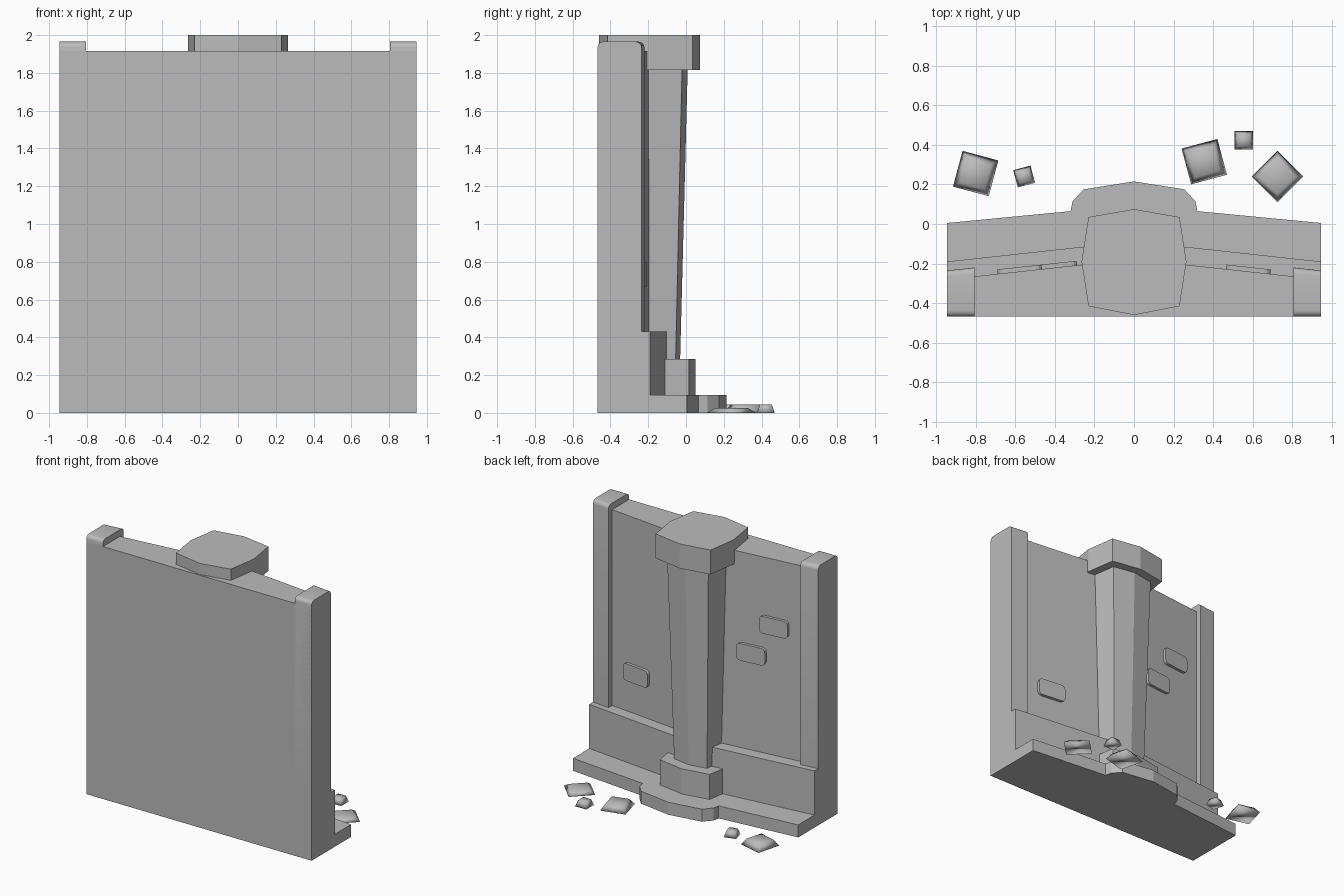
import bpy, bmesh, math
from mathutils import Matrix, Vector

cube = bpy.data.objects.get("Cube")
if cube:
    bpy.data.objects.remove(cube, do_unlink=True)

stone = bpy.data.materials.new("grey_stone")
stone.use_nodes = True
GREY = (0.5, 0.5, 0.5, 1)
stone.diffuse_color = GREY
stone.node_tree.nodes["Principled BSDF"].inputs["Base Color"].default_value = GREY

FRONT, SIDE, AXIS_Y = -0.468, 0.945, -0.19
SLOPE = 0.109  # how far the back faces fall away towards the ends


def finish(name, bm, smooth=False):
    bmesh.ops.recalc_face_normals(bm, faces=bm.faces)
    mesh = bpy.data.meshes.new(name)
    bm.to_mesh(mesh)
    bm.free()
    mesh.materials.append(stone)
    for p in mesh.polygons:
        p.use_smooth = smooth
    obj = bpy.data.objects.new(name, mesh)
    bpy.context.collection.objects.link(obj)
    return obj


def loft(name, bottom, top, z0, z1, smooth=False):
    """Solid between two matching outlines at two heights."""
    bm = bmesh.new()
    low = [bm.verts.new((x, y, z0)) for x, y in bottom]
    high = [bm.verts.new((x, y, z1)) for x, y in top]
    bm.faces.new(low)
    bm.faces.new(high)
    for i in range(len(low)):
        j = (i + 1) % len(low)
        bm.faces.new((low[i], low[j], high[j], high[i]))
    return finish(name, bm, smooth)


def mirrored(half):
    """Complete a right-hand outline that starts or ends on the centre line."""
    return half + [(-x, y) for x, y in reversed(half) if x > 0]


def slab(name, back, z0, z1):
    """Wall layer with a straight front and a shallow ridged back."""
    outline = mirrored([(SIDE, FRONT), (SIDE, back), (0, back + SLOPE * SIDE)])
    return loft(name, outline, outline, z0, z1)


def octagon(scale):
    half = [(0, .265), (.23, .225), (.265, 0), (.23, -.225), (0, -.27)]
    return [(x * scale, AXIS_Y + y * scale) for x, y in mirrored(half)]


# Stepped wall
plinth = mirrored([(SIDE, FRONT), (SIDE, .005), (.32, .065), (.31, .115), (.255, .175), (0, .215)])
loft("plinth", plinth, plinth, 0, .095)
slab("dado", -.19, .095, .43)
slab("wall_panel", -.28, .43, 1.915)

# Column
loft("column_foot", octagon(.91), octagon(.91), .095, .285)
loft("column_shaft", octagon(.6), octagon(.75), .285, 1.815)
loft("column_cap", octagon(1), octagon(1), 1.815, 2)

# End pilasters with rounded tops
for side, label in ((1, "left"), (-1, "right")):
    outline = [(side * .805, FRONT), (side * SIDE, FRONT), (side * SIDE, -.235), (side * .805, -.22)]
    post = loft(label + "_pilaster", outline, outline, .43, 1.965)
    bm = bmesh.new()
    bm.from_mesh(post.data)
    crest = [e for e in bm.edges if all(v.co.z > 1.9 for v in e.verts)
             and abs(e.verts[0].co.x - e.verts[1].co.x) > .1]
    bmesh.ops.bevel(bm, geom=crest, offset=.03, segments=4, profile=.5, affect='EDGES')
    bm.to_mesh(post.data)
    bm.free()
    bpy.context.view_layer.objects.active = post
    post.select_set(True)
    bpy.ops.object.shade_smooth_by_angle(angle=math.radians(35))
    post.select_set(False)

# Raised stones with rounded corners, lying on the sloping wall
for i, (x, z) in enumerate(((.577, .735), (-.4, 1.165), (-.577, 1.41))):
    bm = bmesh.new()
    bmesh.ops.create_cube(bm, size=1, matrix=Matrix.Diagonal((.225, .045, .13, 1)))
    corners = [e for e in bm.edges if abs(e.verts[0].co.y - e.verts[1].co.y) > .01]
    bmesh.ops.bevel(bm, geom=corners, offset=.03, segments=3, profile=.5, affect='EDGES')
    y = -.28 + SLOPE * (SIDE - abs(x))
    turn = Matrix.Rotation(-math.copysign(math.atan(SLOPE), x), 4, 'Z')
    bm.transform(Matrix.Translation((x, y, z)) @ turn)
    finish(f"raised_stone_{i + 1}", bm)

# Loose rubble: x, y, size, turn, height
RUBBLE = ((.355, .315, .187, 15, .045), (.555, .423, .093, 0, .045), (.725, .24, .185, 45, .025),
          (-.8, .255, .187, -15, .045), (-.555, .24, .09, 15, .045))
for i, (x, y, size, turn, height) in enumerate(RUBBLE):
    def square(width):
        rot = Matrix.Rotation(math.radians(turn), 2)
        pts = [rot @ Vector((a * width / 2, b * width / 2)) for a, b in ((-1, -1), (1, -1), (1, 1), (-1, 1))]
        return [(x + p.x, y + p.y) for p in pts]
    loft(f"rubble_{i + 1}", square(size), square(size * .68), 0, height, smooth=True)
